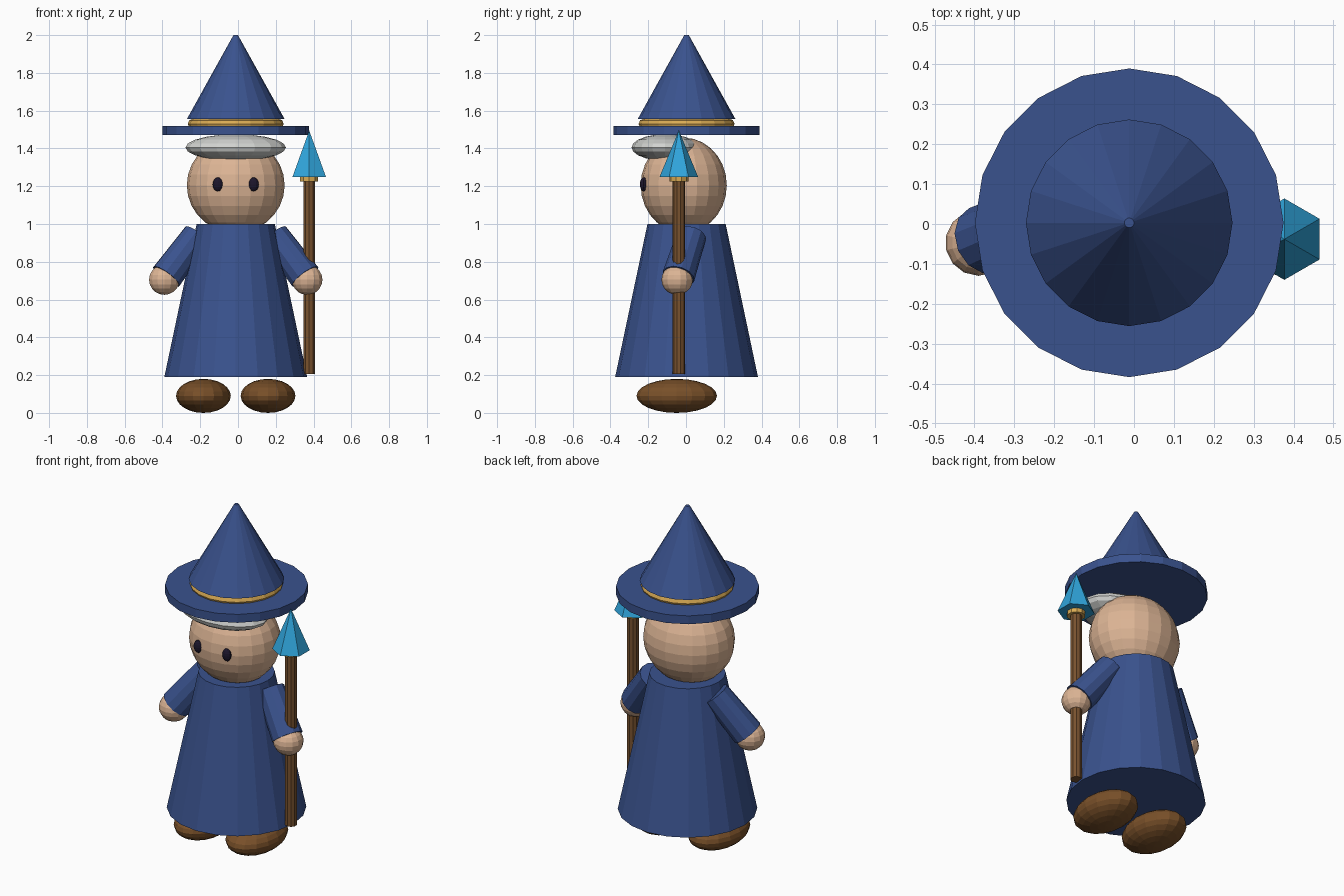
import bpy, bmesh
from mathutils import Matrix, Vector

old = bpy.data.objects.get("Cube")
if old:
    bpy.data.objects.remove(old, do_unlink=True)

CX, CY = -0.012, 0.003   # body axis


def material(name, rgb):
    m = bpy.data.materials.new(name)
    m.use_nodes = True
    color = (*rgb, 1)
    m.diffuse_color = color
    m.node_tree.nodes["Principled BSDF"].inputs["Base Color"].default_value = color
    return m


BLUE = material("robe blue", (0.042, 0.085, 0.27))
SKIN = material("skin", (0.72, 0.46, 0.30))
GREY = material("hair grey", (0.64, 0.65, 0.63))
GOLD = material("gold", (0.70, 0.41, 0.09))
CYAN = material("crystal cyan", (0.03, 0.38, 0.72))
WOOD = material("staff wood", (0.19, 0.085, 0.028))
LEATHER = material("shoe leather", (0.19, 0.08, 0.022))
DARK = material("eye dark", (0.012, 0.008, 0.025))


def finish(name, bm, mat):
    mesh = bpy.data.meshes.new(name)
    bm.to_mesh(mesh)
    bm.free()
    mesh.materials.append(mat)
    obj = bpy.data.objects.new(name, mesh)
    bpy.context.collection.objects.link(obj)
    return obj


def tapered(name, start, end, r1, r2, sides, mat):
    """Flat-sided cone or cylinder between two points."""
    a, b = Vector(start), Vector(end)
    axis = b - a
    turn = Matrix.Identity(4)
    if abs(axis.x) + abs(axis.y) > 0.001:
        turn = axis.to_track_quat('Z', 'Y').to_matrix().to_4x4()
    bm = bmesh.new()
    bmesh.ops.create_cone(bm, cap_ends=True, segments=sides, radius1=r1, radius2=r2,
                          depth=axis.length, matrix=Matrix.Translation((a + b) / 2) @ turn)
    return finish(name, bm, mat)


def ellipsoid(name, center, radii, mat, segments=16, rings=12):
    bm = bmesh.new()
    bmesh.ops.create_uvsphere(bm, u_segments=segments, v_segments=rings, radius=1,
                              matrix=Matrix.Translation(center) @ Matrix.Diagonal((*radii, 1)))
    return finish(name, bm, mat)


# Robe, head and hair
tapered("robe", (CX, CY, 0.19), (CX, CY, 1.0), 0.378, 0.207, 20, BLUE)
ellipsoid("head", (CX, -0.012, 1.205), (0.259, 0.228, 0.252), SKIN, 20, 14)
ellipsoid("hair_fringe", (CX, -0.11, 1.405), (0.266, 0.178, 0.07), GREY, 16, 10)

# Hat
tapered("hat_brim", (CX, CY, 1.47), (CX, CY, 1.52), 0.387, 0.387, 20, BLUE)
tapered("hat_cone", (CX, CY, 1.555), (CX, CY, 2.0), 0.259, 0.012, 20, BLUE)
bpy.ops.mesh.primitive_torus_add(location=(CX, CY, 1.53), major_radius=0.227, minor_radius=0.027,
                                 major_segments=20, minor_segments=8)
band = bpy.context.object
band.name = "hat_band"
band.data.materials.append(GOLD)

# Mirrored parts
for side, s in (("left", 1), ("right", -1)):
    ellipsoid(side + "_eye", (CX + s * 0.095, -0.224, 1.21), (0.027, 0.02, 0.037), DARK, 12, 8)
    tapered(side + "_arm", (CX + s * 0.205, 0.03, 0.94), (CX + s * 0.367, -0.04, 0.722),
            0.078, 0.087, 12, BLUE)
    ellipsoid(side + "_hand", (CX + s * 0.378, -0.047, 0.705), (0.083, 0.083, 0.08), SKIN, 14, 10)
    ellipsoid(side + "_shoe", (CX + s * 0.171, -0.049, 0.09), (0.145, 0.213, 0.09), LEATHER)

# Staff held in the left hand
SX, SY = 0.377, -0.038
tapered("staff_shaft", (SX, SY, 0.205), (SX, SY, 1.24), 0.033, 0.033, 10, WOOD)
tapered("staff_collar", (SX, SY, 1.225), (SX, SY, 1.252), 0.05, 0.05, 10, GOLD)
tapered("staff_crystal", (SX, SY, 1.25), (SX, SY, 1.495), 0.102, 0.0, 6, CYAN)
